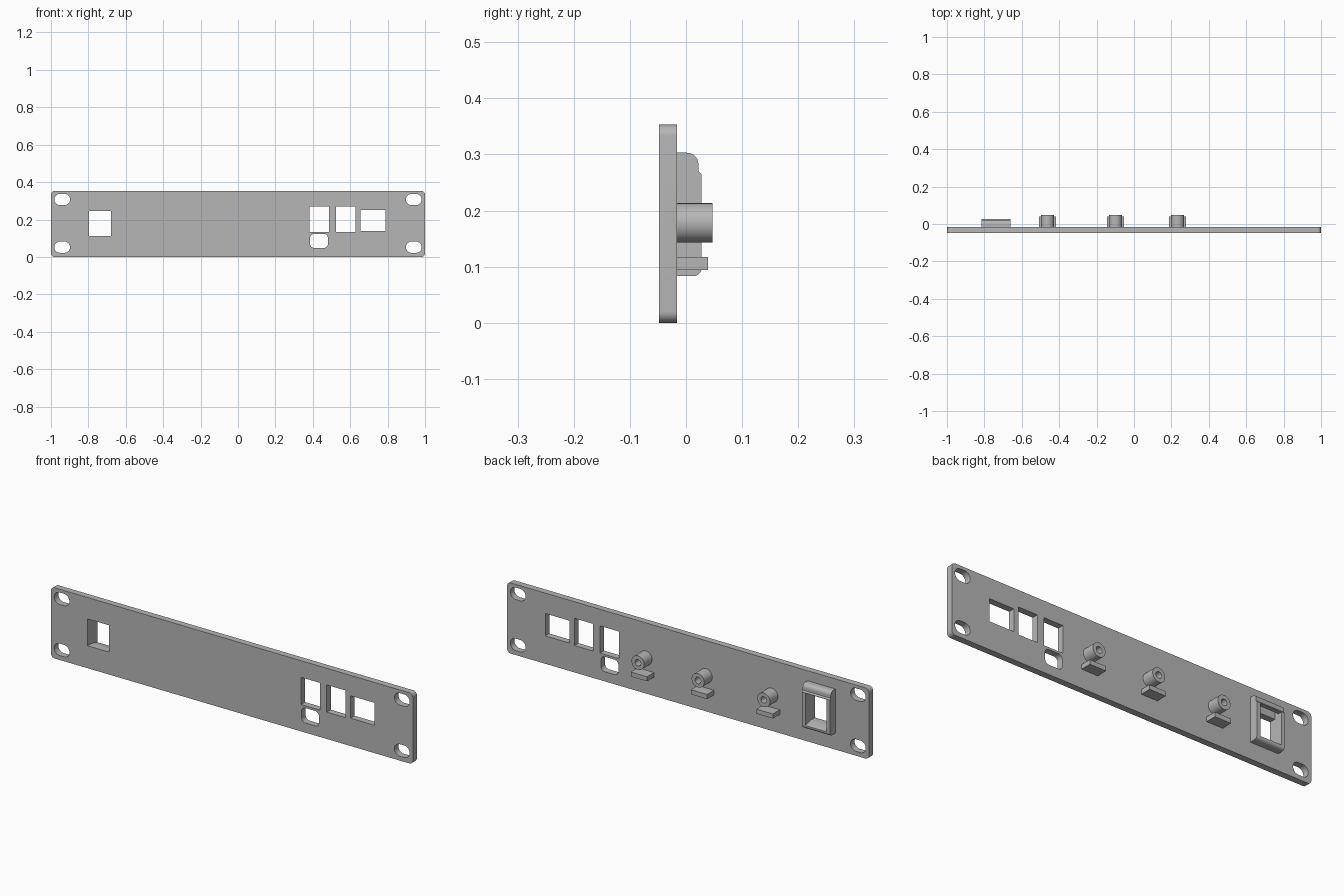
import bpy
import bmesh
from math import cos, sin, pi, radians

if "Cube" in bpy.data.objects:
    bpy.data.objects.remove(bpy.data.objects["Cube"], do_unlink=True)

grey = bpy.data.materials.new("panel grey")
grey.use_nodes = True
grey.diffuse_color = (0.47, 0.47, 0.47, 1)
grey.node_tree.nodes["Principled BSDF"].inputs["Base Color"].default_value = grey.diffuse_color

FRONT, BACK = -0.048, -0.016


def arc(cx, cz, r, start, end, steps=8):
    angles = [radians(start + (end - start) * i / steps) for i in range(steps + 1)]
    return [(cx + r * cos(a), cz + r * sin(a)) for a in angles]


def rounded(x0, x1, z0, z1, r):
    """Outline of a rectangle with rounded corners."""
    return (arc(x1 - r, z1 - r, r, 0, 90) + arc(x0 + r, z1 - r, r, 90, 180)
            + arc(x0 + r, z0 + r, r, 180, 270) + arc(x1 - r, z0 + r, r, 270, 360))


def rect(x0, x1, z0, z1):
    return [(x0, z0), (x1, z0), (x1, z1), (x0, z1)]


def circle(x, z, r):
    return arc(x, z, r, 0, 360, 40)[:-1]


def prism(name, outline, start, end, along="y"):
    """Extrude an (x, z) outline along y, or a (y, z) outline along x."""
    bm = bmesh.new()
    place = (lambda p, d: (p[0], d, p[1])) if along == "y" else (lambda p, d: (d, p[0], p[1]))
    face = bm.faces.new([bm.verts.new(place(p, start)) for p in outline])
    top = bmesh.ops.extrude_face_region(bm, geom=[face])["geom"]
    for v in top:
        if isinstance(v, bmesh.types.BMVert):
            v.co["xy".index(along)] = end
    bmesh.ops.remove_doubles(bm, verts=bm.verts[:], dist=1e-6)
    bmesh.ops.recalc_face_normals(bm, faces=bm.faces[:])
    mesh = bpy.data.meshes.new(name)
    bm.to_mesh(mesh)
    bm.free()
    mesh.materials.append(grey)
    obj = bpy.data.objects.new(name, mesh)
    bpy.context.collection.objects.link(obj)
    return obj


def select(obj):
    bpy.ops.object.select_all(action="DESELECT")
    obj.select_set(True)
    bpy.context.view_layer.objects.active = obj


def cut(obj, cutter):
    select(obj)
    mod = obj.modifiers.new("cut", "BOOLEAN")
    mod.operation, mod.solver, mod.object = "DIFFERENCE", "EXACT", cutter
    bpy.ops.object.modifier_apply(modifier=mod.name)
    bpy.data.objects.remove(cutter, do_unlink=True)


def smooth(obj):
    select(obj)
    bpy.ops.object.shade_smooth_by_angle(angle=radians(30))


# Face plate with its mounting slots and windows
plate = prism("face_plate", rounded(-1, 1, 0, 0.353, 0.02), FRONT, BACK)
holes = [rounded(x - 0.042, x + 0.042, z - 0.03, z + 0.03, 0.0295)
         for x in (-0.94, 0.94) for z in (0.052, 0.307)]
holes += [rect(0.382, 0.487, 0.134, 0.27),
          rect(0.524, 0.628, 0.134, 0.27),
          rect(0.655, 0.789, 0.139, 0.251),
          rounded(0.385, 0.481, 0.048, 0.123, 0.022),
          rect(-0.797, -0.679, 0.112, 0.246)]
for hole in holes:
    cut(plate, prism("cutter", hole, FRONT - 0.05, BACK + 0.05))
smooth(plate)

# Socket housing: rounded top and bottom, stepped back face
side = ([(BACK - 0.002, 0.083)] + arc(0.013, 0.098, 0.015, -90, 0)
        + [(0.028, 0.264), (0.022, 0.271)]
        + arc(0.002, 0.283, 0.02, 0, 90) + [(BACK - 0.002, 0.303)])
housing = prism("socket_housing", side, -0.815, -0.66, "x")
# Hollow flares behind the plate and narrows at the upper catch
hollow = [(-0.06, 0.112), (BACK, 0.112), (0.04, 0.098), (0.04, 0.262),
          (0.008, 0.262), (0.0, 0.282), (BACK, 0.282), (BACK, 0.246), (-0.06, 0.246)]
cut(housing, prism("cutter", hollow, -0.797, -0.679, "x"))
smooth(housing)

# Three bored posts, each with a ledge below
for i, x in enumerate((-0.462, -0.099, 0.233), 1):
    post = prism(f"post_{i}", circle(x, 0.178, 0.035), BACK - 0.002, 0.047)
    cut(post, prism("cutter", circle(x, 0.178, 0.016), BACK, 0.1))
    smooth(post)
    prism(f"ledge_{i}", rect(x - 0.045, x + 0.045, 0.094, 0.117), BACK - 0.002, 0.039)
